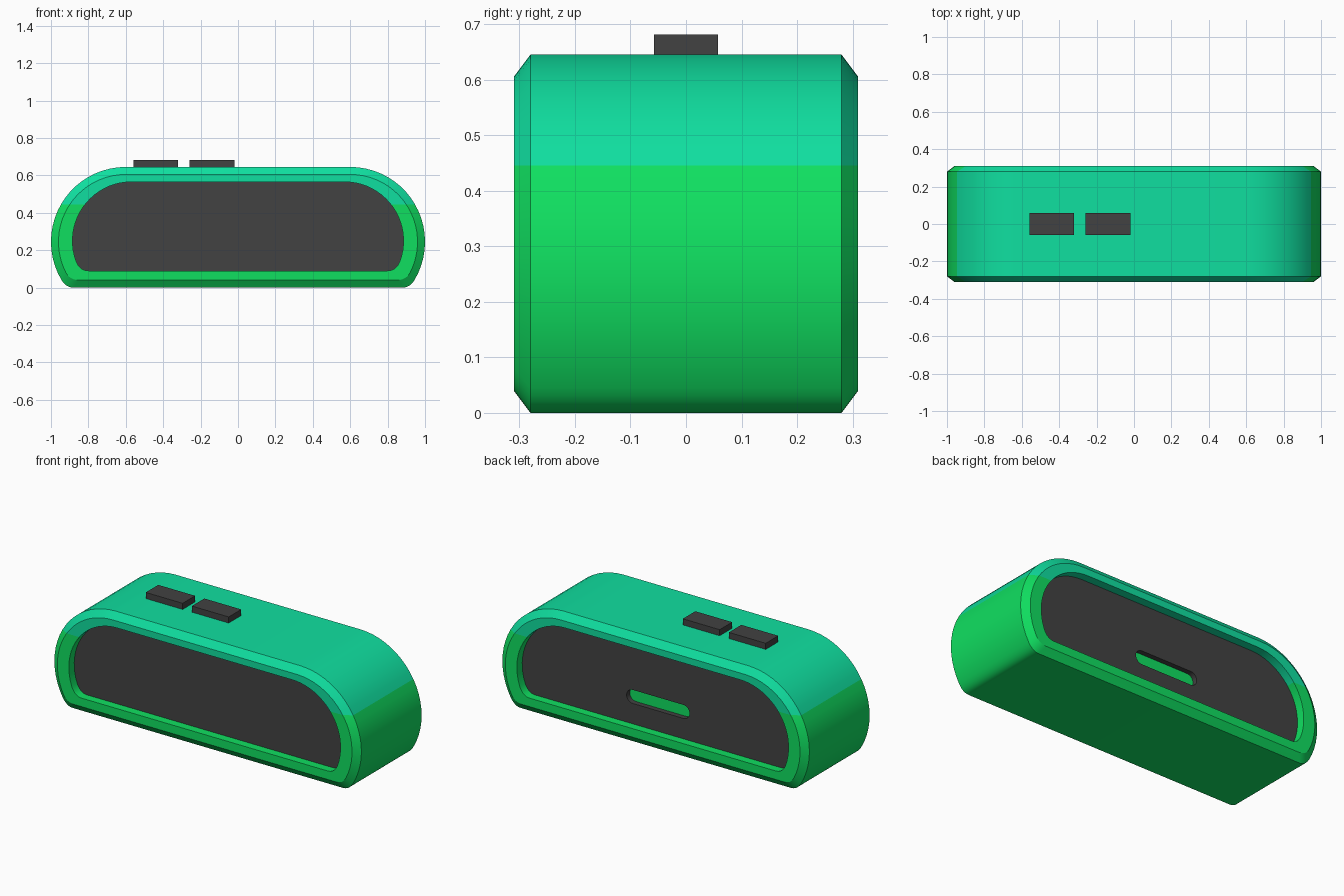
import bpy, bmesh, math

if "Cube" in bpy.data.objects:
    bpy.data.objects.remove(bpy.data.objects["Cube"])


def material(name, rgb):
    m = bpy.data.materials.new(name)
    m.diffuse_color = (*rgb, 1)
    m.use_nodes = True
    m.node_tree.nodes["Principled BSDF"].inputs["Base Color"].default_value = m.diffuse_color
    return m


GREEN = material("green", (0.005, 0.74, 0.118))
TEAL = material("teal", (0.005, 0.74, 0.35))
DARK = material("charcoal", (0.054, 0.054, 0.054))


def outline(cx, cz, r, bottom, end_x, end_angle):
    """Closed (x, z) outline: flat top, large round shoulders, small lower corners."""
    half = []
    for i in range(21):
        a = math.radians(90 + (end_angle - 90) * i / 20)
        half.append((cx + r * math.cos(a), cz + r * math.sin(a)))
    px, pz = half[-1]
    a = math.radians(end_angle)
    qx = px + math.sin(a) * (pz - bottom) / math.cos(a)
    for i in range(1, 7):
        t = i / 6
        half.append(((1 - t) ** 2 * px + 2 * t * (1 - t) * qx + t * t * end_x,
                     (1 - t) ** 2 * pz + (1 - t * t) * bottom + t * t * bottom
                     - (1 - t) ** 2 * bottom))
    return half + [(-x, z) for x, z in reversed(half)]


OUTER = outline(0.60, 0.245, 0.40, 0.0, 0.88, -30)
LIP = outline(0.60, 0.245, 0.36, 0.04, 0.85, -27)
INNER = outline(0.57, 0.25, 0.315, 0.09, 0.80, -20)


def finish(name, bm, mats):
    me = bpy.data.meshes.new(name)
    bm.to_mesh(me)
    bm.free()
    for m in mats:
        me.materials.append(m)
    ob = bpy.data.objects.new(name, me)
    bpy.context.collection.objects.link(ob)
    return ob


def activate(ob):
    bpy.ops.object.select_all(action='DESELECT')
    ob.select_set(True)
    bpy.context.view_layer.objects.active = ob


# Body shell: outlines lofted from the front recess to the back recess
bm = bmesh.new()
sections = [(INNER, -0.23), (INNER, -0.31), (LIP, -0.31), (OUTER, -0.28),
            (OUTER, 0.28), (LIP, 0.31), (INNER, 0.31), (INNER, 0.23)]
rings = [[bm.verts.new((x, y, z)) for x, z in pts] for pts, y in sections]
n = len(OUTER)
for a, b in zip(rings, rings[1:]):
    for i in range(n):
        j = (i + 1) % n
        bm.faces.new((a[i], a[j], b[j], b[i]))
bm.faces.new(rings[0])
bm.faces.new(rings[-1])
# Two-tone split by height
bmesh.ops.bisect_plane(bm, geom=bm.verts[:] + bm.edges[:] + bm.faces[:],
                       plane_co=(0, 0, 0.445), plane_no=(0, 0, 1))
bmesh.ops.recalc_face_normals(bm, faces=bm.faces[:])
for f in bm.faces:
    f.material_index = int(f.calc_center_median().z > 0.445)
body = finish("body_shell", bm, [GREEN, TEAL])
activate(body)
bpy.ops.object.shade_smooth_by_angle(angle=math.radians(28))


# Grille panels, the back one with a pill-shaped port opening
def panel(name, y, loops):
    cu = bpy.data.curves.new(name, 'CURVE')
    cu.dimensions = '2D'
    cu.fill_mode = 'BOTH'
    cu.extrude = 0.016
    for pts in loops:
        s = cu.splines.new('POLY')
        s.points.add(len(pts) - 1)
        for p, (x, z) in zip(s.points, pts):
            p.co = (x, z, 0, 1)
        s.use_cyclic_u = True
    cu.materials.append(DARK)
    ob = bpy.data.objects.new(name, cu)
    bpy.context.collection.objects.link(ob)
    ob.rotation_euler = (math.pi / 2, 0, 0)
    ob.location.y = y
    activate(ob)
    bpy.ops.object.convert(target='MESH')


pill = []
for side, start in ((1, -90), (-1, 90)):
    for i in range(13):
        a = math.radians(start + 15 * i)
        pill.append((side * 0.165 + 0.04 * math.cos(a), 0.25 + 0.04 * math.sin(a)))

panel("front_grille", -0.244, [INNER])
panel("back_grille", 0.244, [INNER, pill])

# Top buttons
for name, x in (("left_button", -0.44), ("right_button", -0.14)):
    bm = bmesh.new()
    bmesh.ops.create_cube(bm, size=1)
    for v in bm.verts:
        v.co = (x + v.co.x * 0.24, v.co.y * 0.116, 0.66 + v.co.z * 0.042)
    finish(name, bm, [DARK])
